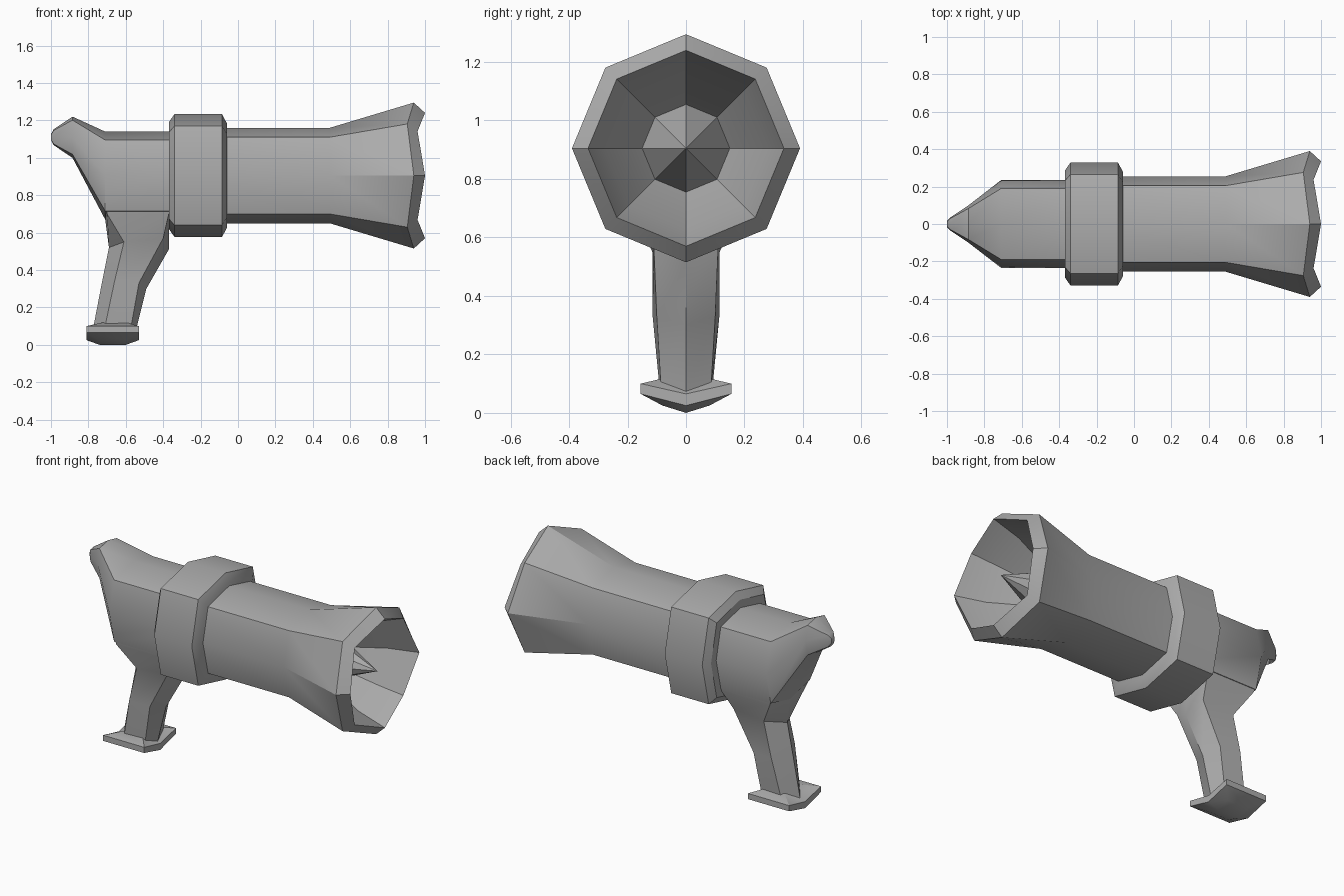
import bpy, bmesh, math

AXIS = 0.905
if "Cube" in bpy.data.objects:
    bpy.data.objects.remove(bpy.data.objects["Cube"])

grey = bpy.data.materials.new("matte grey")
grey.use_nodes = True
grey.diffuse_color = (0.42, 0.42, 0.42, 1)
grey.node_tree.nodes["Principled BSDF"].inputs["Base Color"].default_value = (0.42, 0.42, 0.42, 1)


def loft(name, rings):
    """Skin a list of equal-length rings and close both ends."""
    bm = bmesh.new()
    rows = [[bm.verts.new(p) for p in ring] for ring in rings]
    count = len(rows[0])
    for a, b in zip(rows, rows[1:]):
        for i in range(count):
            j = (i + 1) % count
            bm.faces.new((a[i], a[j], b[j], b[i]))
    bm.faces.new(rows[0])
    bm.faces.new(rows[-1])
    bmesh.ops.remove_doubles(bm, verts=bm.verts, dist=0.0005)
    bmesh.ops.recalc_face_normals(bm, faces=bm.faces)
    mesh = bpy.data.meshes.new(name)
    bm.to_mesh(mesh)
    bm.free()
    mesh.materials.append(grey)
    obj = bpy.data.objects.new(name, mesh)
    bpy.context.collection.objects.link(obj)
    bpy.ops.object.select_all(action='DESELECT')
    obj.select_set(True)
    bpy.context.view_layer.objects.active = obj
    bpy.ops.object.shade_smooth_by_angle(angle=math.radians(30))
    return obj


def ring(x, mid, corner, z=AXIS, notch=0.0, tall=1.0):
    """Eight points around x: mid on the axes, corner on the diagonals."""
    pts = []
    for i in range(8):
        a = i * math.pi / 4
        r = corner * math.sqrt(2) if i % 2 else mid
        pts.append((x - notch * (i % 2), r * math.cos(a), z + r * tall * math.sin(a)))
    return pts


def octagon(x, r, notch=0.0):
    return ring(x, r, r * math.sqrt(0.5), notch=notch)


# Barrel flaring into a scalloped mouth, with a hollow and an inner cone
loft("barrel", [
    ring(-0.2, 0.255, 0.205), ring(0.49, 0.255, 0.205),
    octagon(0.94, 0.39, 0.035), octagon(1.0, 0.335, 0.04),
    octagon(0.82, 0.28), octagon(0.6, 0.15), octagon(0.95, 0.0)])

# Raised collar
loft("collar", [
    ring(-0.37, 0.285, 0.23), ring(-0.34, 0.328, 0.265),
    ring(-0.085, 0.328, 0.265), ring(-0.06, 0.28, 0.225)])

# Rear housing rising to a small tip
loft("rear_housing", [
    ring(-0.2, 0.235, 0.19), ring(-0.71, 0.235, 0.19),
    ring(-0.885, 0.1, 0.083, 1.11, tall=1.1),
    ring(-0.985, 0.033, 0.028, 1.11, tall=1.3),
    ring(-1.0, 0.016, 0.013, 1.11)])


def grip_ring(back, back_side, front_side, front):
    """Section through the grip, mirrored in y; sides are (x, y, z)."""
    (bx, bz), (fx, fz) = back, front
    left = [back_side, front_side]
    right = [(x, -y, z) for x, y, z in reversed(left)]
    return [(bx, 0, bz), *left, (fx, 0, fz), *right]


# Grip, spreading where it meets the housing
loft("grip", [
    grip_ring((-0.71, 0.74), (-0.71, 0.19, 0.76), (-0.37, 0.19, 0.76), (-0.37, 0.74)),
    grip_ring((-0.71, 0.67), (-0.70, 0.185, 0.70), (-0.37, 0.185, 0.70), (-0.37, 0.66)),
    grip_ring((-0.69, 0.52), (-0.61, 0.115, 0.55), (-0.40, 0.11, 0.57), (-0.37, 0.51)),
    grip_ring((-0.73, 0.32), (-0.66, 0.115, 0.34), (-0.53, 0.10, 0.33), (-0.49, 0.30)),
    grip_ring((-0.78, 0.06), (-0.715, 0.09, 0.08), (-0.575, 0.085, 0.08), (-0.55, 0.06))])


def plate_ring(x0, x1, half, z_side, z_mid):
    return [(x0, -half, z_side), (x1, -half, z_side), (x1, 0, z_mid),
            (x1, half, z_side), (x0, half, z_side), (x0, 0, z_mid)]


# Foot plate with a shallow keel underneath
loft("foot_plate", [
    plate_ring(-0.72, -0.60, 0.07, 0.12, 0.1),
    plate_ring(-0.81, -0.53, 0.155, 0.1, 0.065),
    plate_ring(-0.81, -0.53, 0.155, 0.065, 0.025),
    plate_ring(-0.74, -0.60, 0.08, 0.025, 0.0)])
